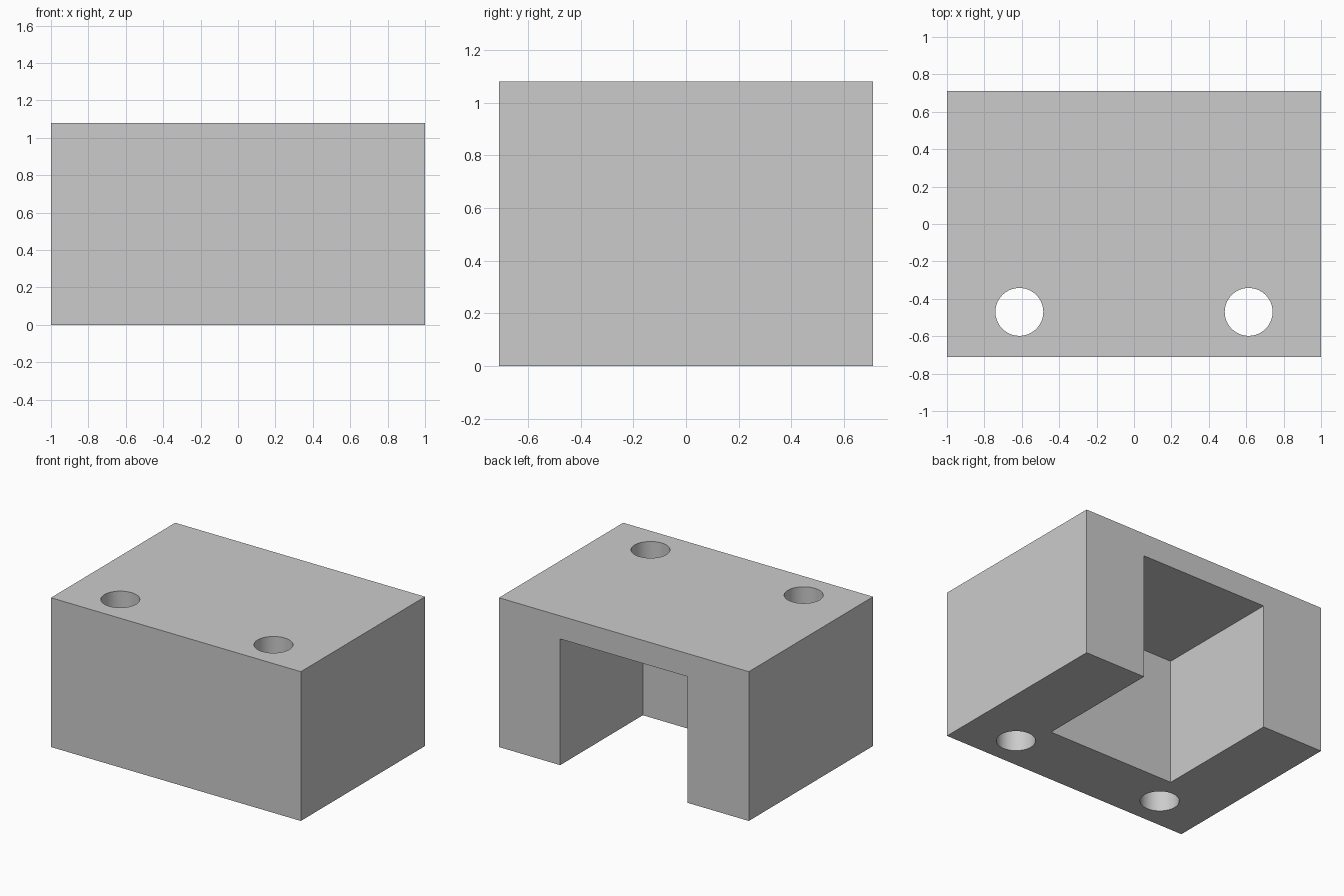
import bpy

W, D, H = 2.0, 1.42, 1.08            # overall size
SLOT_HALF, SLOT_FRONT, SLOT_TOP = 0.51, -0.235, 0.913
HOLE_X, HOLE_Y, HOLE_R = 0.613, -0.47, 0.128

default = bpy.data.objects.get("Cube")
if default:
    bpy.data.objects.remove(default, do_unlink=True)

# Single plain grey material
grey = bpy.data.materials.new("light_grey")
grey.use_nodes = True
colour = (0.6, 0.6, 0.6, 1)
grey.diffuse_color = colour
for node in grey.node_tree.nodes:
    if node.type == 'BSDF_PRINCIPLED':
        node.inputs["Base Color"].default_value = colour


def box(name, low, high):
    """Axis-aligned box between two corners."""
    centre = [(a + b) / 2 for a, b in zip(low, high)]
    bpy.ops.mesh.primitive_cube_add(size=1, location=centre)
    obj = bpy.context.object
    obj.name = name
    obj.scale = [b - a for a, b in zip(low, high)]
    bpy.ops.object.transform_apply(location=True, rotation=False, scale=True)
    obj.data.materials.append(grey)
    return obj


def cut(target, cutter):
    """Subtract the cutter from the target and discard it."""
    cutter.hide_render = True
    mod = target.modifiers.new("cut", 'BOOLEAN')
    mod.operation = 'DIFFERENCE'
    mod.solver = 'EXACT'
    mod.object = cutter
    bpy.context.view_layer.objects.active = target
    bpy.ops.object.modifier_apply(modifier=mod.name)
    bpy.data.objects.remove(cutter, do_unlink=True)


# Main block
block = box("mounting_block", (-W / 2, -D / 2, 0), (W / 2, D / 2, H))

# Slot open to the back and the underside
cut(block, box("slot_cutter", (-SLOT_HALF, SLOT_FRONT, -0.5),
               (SLOT_HALF, D, SLOT_TOP)))

# Two vertical through holes near the front
for side in (-1, 1):
    bpy.ops.mesh.primitive_cylinder_add(
        vertices=64, radius=HOLE_R, depth=H * 2,
        location=(side * HOLE_X, HOLE_Y, H / 2))
    hole = bpy.context.object
    hole.name = "hole_cutter"
    hole.data.materials.append(grey)
    cut(block, hole)

# Smooth hole walls, crisp edges
bpy.ops.object.select_all(action='DESELECT')
block.select_set(True)
bpy.context.view_layer.objects.active = block
bpy.ops.object.shade_smooth_by_angle()
